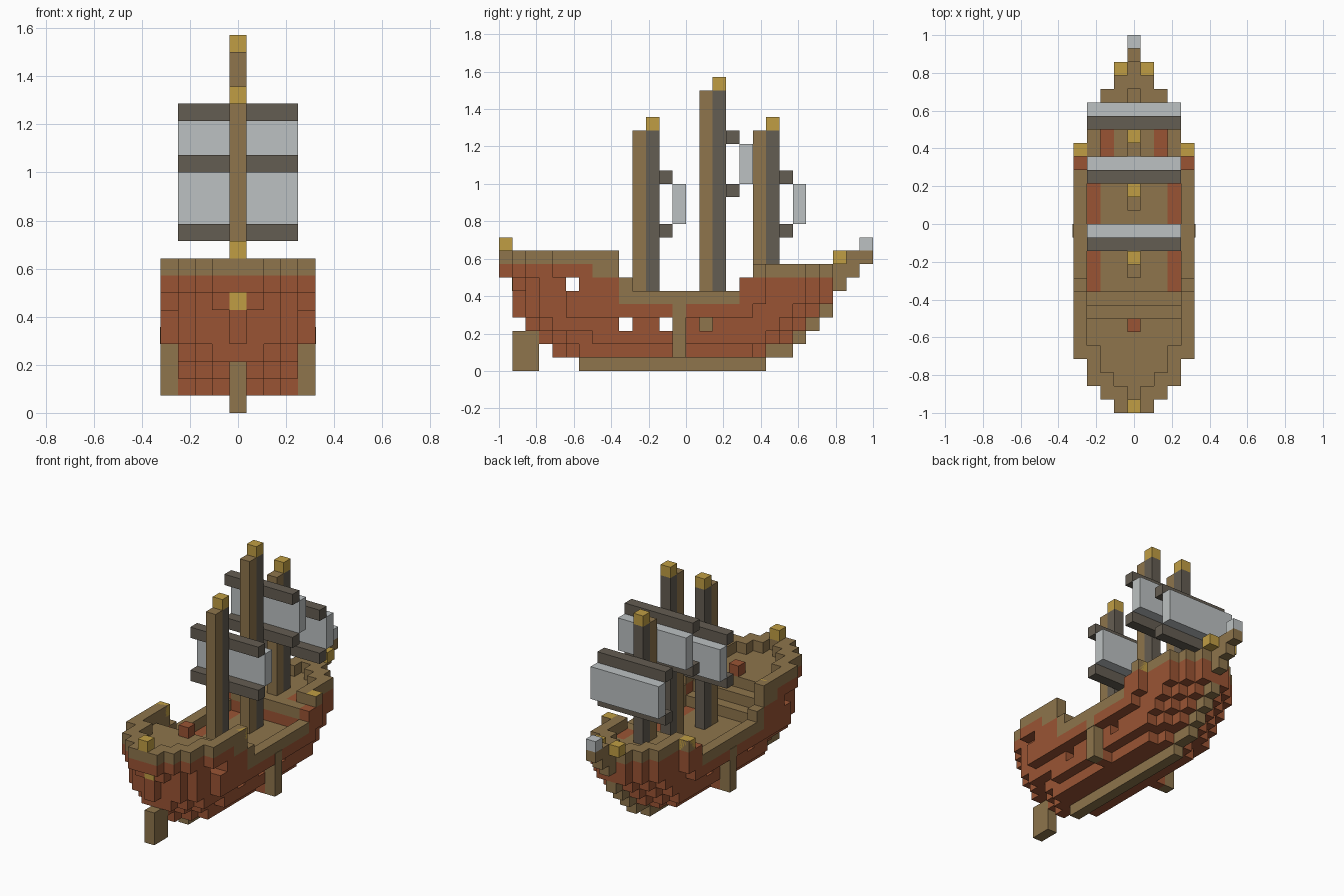
import bpy, bmesh
from mathutils import Vector

if "Cube" in bpy.data.objects:
    bpy.data.objects.remove(bpy.data.objects["Cube"])

U = 1 / 14  # edge of one block


def linear(c):
    c /= 255
    return c / 12.92 if c <= 0.04045 else ((c + 0.055) / 1.055) ** 2.4


def material(name, *rgb):
    m = bpy.data.materials.new(name)
    col = [linear(c) for c in rgb] + [1]
    m.use_nodes = True
    m.diffuse_color = col
    m.node_tree.nodes["Principled BSDF"].inputs["Base Color"].default_value = col
    return m


BROWN = material("oak brown", 142, 117, 76)
RED = material("hull red", 154, 84, 52)
GOLD = material("gold", 192, 158, 68)
DARK = material("dark timber", 100, 93, 82)
SILVER = material("sail grey", 188, 193, 194)


def finish(name, bm, mats):
    me = bpy.data.meshes.new(name)
    bm.to_mesh(me)
    bm.free()
    for m in mats:
        me.materials.append(m)
    ob = bpy.data.objects.new(name, me)
    bpy.context.scene.collection.objects.link(ob)
    return ob


def box(name, mat, xs, ys, zs):
    """Box over inclusive block ranges; x counts from the centre line."""
    lo = Vector(((xs[0] - .5) * U, ys[0] * U - 1, zs[0] * U))
    hi = Vector(((xs[1] + .5) * U, (ys[1] + 1) * U - 1, (zs[1] + 1) * U))
    bm = bmesh.new()
    bmesh.ops.create_cube(bm, size=1)
    for v in bm.verts:
        v.co = [lo[n] if v.co[n] < 0 else hi[n] for n in range(3)]
    return finish(name, bm, [mat])


def pair(name, mat, x, ys, zs):
    box("left_" + name, mat, (x, x), ys, zs)
    box("right_" + name, mat, (-x, -x), ys, zs)


# Hull shape: half width of the plan at each level
STERN = [0, 4, 3, 2, 1, 1, 1, 0, 0]
BOW = [0, 19, 21, 22, 23, 24, 24, 24, 24]


def half_width(j, k):
    if not 1 <= k <= 8 or not STERN[k] <= j <= BOW[k]:
        return -1
    aft = [1, 2, 3, 3, 4]
    if k <= 2:
        aft = [0, 1, 2, 2, 3]
    elif k in (4, 5):
        aft = [0, 2, 3, 3, 4]
    fore = [1, 2, 3, 3, 3, 4]
    cap = 2 if k == 1 else 3 if k <= 3 else 4
    return min(aft[min(j - STERN[k], 4)], fore[min(BOW[k] - j, 5)], cap)


def inner(j, k):
    return min(half_width(j + d, k) for d in (-1, 0, 1)) - 1


def rail(j):
    return 8 if j <= 8 else 6 if j == 9 else 5 if j <= 17 else 6 if j == 18 else 7


def deck(j):
    return 7 if j <= 6 else 13 - j if j <= 8 else 4 if j <= 17 else 6


WINDOWS = {(5, 6), (9, 3), (12, 3), (15, 3)}


def hull_block(i, j, k):
    """None for empty, 0 for red, 1 for brown."""
    a = abs(i)
    if a > half_width(j, k) or k > rail(j):
        return None
    if (j, k) in WINDOWS and a >= 3:
        return None
    if a <= inner(j, k):
        if k > deck(j):
            return None
        if k == deck(j):
            if k == 4 and a > inner(j, 3):
                return 0
            return 0 if j in (19, 20) and a == 2 else 1
        if k == 4:
            return 1
        if k > 4 and j in (6, 7, 18):   # bulkheads and stairs
            return 1 if j == 7 else 0
        if a <= inner(j, k - 1):
            return None
    if k == 8 or (k == 7 and j >= 7) or (j == 9 and k >= 5):
        return 1
    return 1 if k == 5 and 9 <= j <= 17 else 0


# Hull: outer faces of all blocks, merged where flat
cells = {}
for i in range(-4, 5):
    for j in range(28):
        for k in range(1, 9):
            c = hull_block(i, j, k)
            if c is not None:
                cells[i, j, k] = c

bm = bmesh.new()
for (i, j, k), c in cells.items():
    centre = Vector((i * U, (j + .5) * U - 1, (k + .5) * U))
    for axis in range(3):
        for s in (-1, 1):
            n = [0, 0, 0]
            n[axis] = s
            if (i + n[0], j + n[1], k + n[2]) in cells:
                continue
            n = Vector(n)
            p = Vector((n.y, n.z, n.x))
            q = n.cross(p)
            f = bm.faces.new([bm.verts.new(centre + (n + p * e + q * g) * U / 2)
                              for e, g in ((-1, -1), (1, -1), (1, 1), (-1, 1))])
            f.material_index = c
bmesh.ops.remove_doubles(bm, verts=bm.verts, dist=U / 100)
bmesh.ops.dissolve_limit(bm, angle_limit=0.01, verts=bm.verts, edges=bm.edges,
                         delimit={'MATERIAL'})
finish("hull", bm, [RED, BROWN])

# Keel, rudder and stem
box("keel", BROWN, (0, 0), (6, 19), (0, 0))
box("rudder", BROWN, (0, 0), (1, 2), (0, 2))
box("rudder_head", BROWN, (0, 0), (2, 2), (3, 3))
for n, (j0, j1, k) in enumerate([(20, 21, 1), (22, 22, 2), (23, 23, 3), (24, 24, 4),
                                 (25, 25, 6), (25, 26, 7), (26, 27, 8)]):
    box(f"stem_{n + 1}", BROWN, (0, 0), (j0, j1), (k, k))
box("bowsprit_tip", SILVER, (0, 0), (27, 27), (9, 9))

# Side ribs
pair("rib", BROWN, 4, (13, 13), (1, 3))
pair("rib_root", RED, 3, (13, 13), (1, 1))
for side, x in (("left", 4), ("right", -4)):
    rib = box(side + "_rib_top", BROWN, (x, x), (13, 13), (4, 4))
    for v in rib.data.vertices:       # thin plate over the planking
        v.co.x += 0.003 if x > 0 else -0.003

# Gold ornaments and helm
pair("aft_rail_post", GOLD, 4, (8, 8), (8, 8))
pair("fore_rail_post", GOLD, 4, (19, 19), (7, 7))
pair("bow_post", GOLD, 1, (25, 25), (8, 8))
box("stern_lantern", GOLD, (0, 0), (0, 0), (9, 9))
stern = box("stern_ornament", GOLD, (0, 0), (1, 1), (6, 6))
for v in stern.data.vertices:
    v.co.y -= 0.003
box("helm", RED, (0, 0), (6, 6), (8, 8))

# Masts with yards and sails
for name, j, base, top, low, high in (("aft", 10, 5, 17, 10, 14),
                                      ("main", 15, 2, 20, 13, 17),
                                      ("fore", 19, 7, 17, 10, 14)):
    box(name + "_mast_back", BROWN, (0, 0), (j, j), (base, top))
    box(name + "_mast_front", DARK, (0, 0), (j + 1, j + 1), (base, top))
    box(name + "_mast_cap", GOLD, (0, 0), (j + 1, j + 1), (top + 1, top + 1))
    box(name + "_lower_yard", DARK, (-3, 3), (j + 2, j + 2), (low, low))
    box(name + "_upper_yard", DARK, (-3, 3), (j + 2, j + 2), (high, high))
    box(name + "_sail", SILVER, (-3, 3), (j + 3, j + 3), (low + 1, high - 1))
